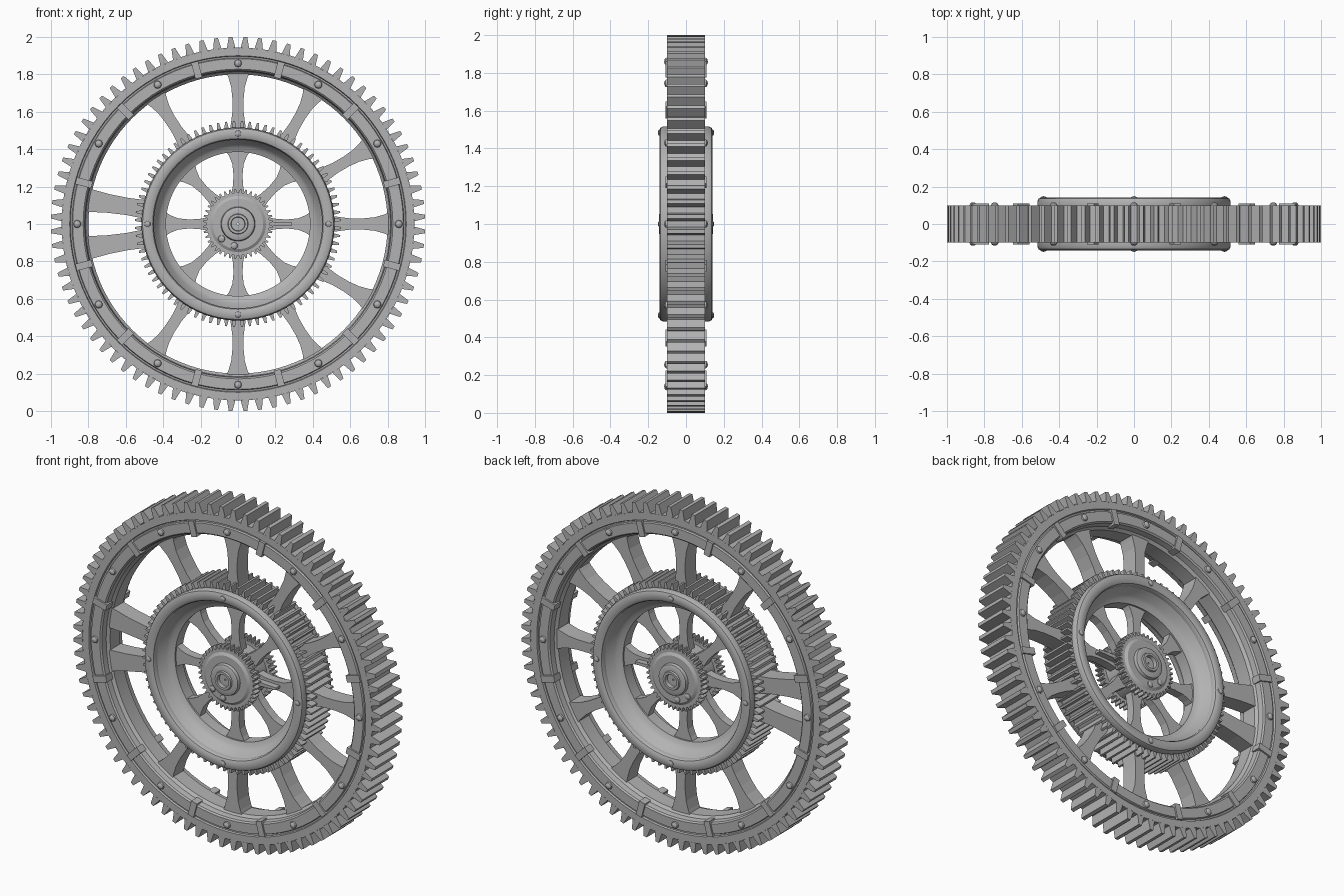
import bpy, bmesh, math
from mathutils import Matrix, Vector

cube = bpy.data.objects.get("Cube")
if cube:
    bpy.data.objects.remove(cube)

steel = bpy.data.materials.new("plain grey metal")
steel.use_nodes = True
GREY = (0.45, 0.45, 0.45, 1)
steel.diffuse_color = GREY
steel.node_tree.nodes["Principled BSDF"].inputs["Base Color"].default_value = GREY

HUB = Vector((0, 0, 1))


def polar(r, a, y):
    return HUB + Vector((r * math.cos(a), y, r * math.sin(a)))


def finish(name, bm, smooth=False):
    bmesh.ops.recalc_face_normals(bm, faces=bm.faces)
    mesh = bpy.data.meshes.new(name)
    bm.to_mesh(mesh)
    bm.free()
    mesh.materials.append(steel)
    ob = bpy.data.objects.new(name, mesh)
    bpy.context.collection.objects.link(ob)
    if smooth:
        bpy.ops.object.select_all(action='DESELECT')
        bpy.context.view_layer.objects.active = ob
        ob.select_set(True)
        bpy.ops.object.shade_smooth_by_angle(angle=math.radians(30))
    return ob


def ring_faces(bm, rows):
    """Join closed rows of vertices into a closed tube."""
    for i, row in enumerate(rows):
        nxt = rows[(i + 1) % len(rows)]
        for j in range(len(row)):
            k = (j + 1) % len(row)
            bm.faces.new((row[j], row[k], nxt[k], nxt[j]))


def lathe(name, half, segs=96, mirror=True):
    """Spin a (radius, y) profile about the axle; half is mirrored to the back."""
    prof = half + [(r, -y) for r, y in reversed(half)] if mirror else half
    bm = bmesh.new()
    rows = [[bm.verts.new(polar(r, math.tau * i / segs, y)) for r, y in prof]
            for i in range(segs)]
    ring_faces(bm, rows)
    return finish(name, bm, True)


def gear(name, teeth, inner, root, tip, y0, y1):
    """Ring with tapered straight teeth."""
    bm = bmesh.new()
    pitch = math.tau / teeth
    shape = [(root, 0.2), (tip, 0.37), (tip, 0.63), (root, 0.8)]
    rows = []
    for i in range(teeth):
        for r, f in shape:
            a = math.pi / 2 + (i + f - 1) * pitch
            rows.append([bm.verts.new(polar(rr, a, y))
                         for rr, y in ((inner, y0), (r, y0), (r, y1), (inner, y1))])
    ring_faces(bm, rows)
    return finish(name, bm)


def spokes(name, angles, stations, depth):
    """Flared arms through (radius, half width) stations."""
    bm = bmesh.new()
    for deg in angles:
        a = math.radians(deg)
        side = Vector((-math.sin(a), 0, math.cos(a)))
        rows = []
        for r, w in stations:
            rows.append([bm.verts.new(polar(r, a, y) + side * s * w)
                         for s, y in ((-1, -depth), (1, -depth), (1, depth), (-1, depth))])
        for lo, hi in zip(rows, rows[1:]):
            for j in range(4):
                k = (j + 1) % 4
                bm.faces.new((lo[j], lo[k], hi[k], hi[j]))
        bm.faces.new(rows[0])
        bm.faces.new(rows[-1])
    return finish(name, bm)


def bolts(name, angles, radius, y, size, rise):
    """Domed heads on both faces."""
    bm = bmesh.new()
    for deg in angles:
        for s in (-1, 1):
            m = Matrix.Translation(polar(radius, math.radians(deg), s * y))
            m = m @ Matrix.Rotation(math.pi / 2, 4, 'X') @ Matrix.Diagonal((1, 1, rise / size, 1))
            bmesh.ops.create_uvsphere(bm, u_segments=10, v_segments=6, radius=size, matrix=m)
    return finish(name, bm, True)


# Large outer wheel
gear("outer_teeth", 80, 0.94, 0.943, 1.0, -0.1, 0.1)
lathe("outer_rim", [(0.94, 0.1), (0.9, 0.1), (0.896, 0.09), (0.888, 0.09),
                    (0.884, 0.1), (0.828, 0.1), (0.82, 0.092), (0.815, 0.06), (0.8, 0.045)])
spokes("rim_clamps", range(15, 360, 30), [(0.808, 0.019), (0.897, 0.019)], 0.109)
bolts("rim_bolts", range(0, 360, 30), 0.86, 0.1, 0.021, 0.016)

# Arms between the outer rim and the drum
ARM = [(0.49, 0.045), (0.55, 0.036), (0.6, 0.03), (0.67, 0.03), (0.73, 0.036),
       (0.78, 0.05), (0.81, 0.062)]
right_arms = [-60, -30, 0, 30, 60, 90, 270]
spokes("outer_spokes", right_arms + [123, 237], ARM, 0.05)
spokes("paired_spokes", [171, 189],
       [(0.49, 0.05), (0.6, 0.046), (0.7, 0.05), (0.81, 0.062)], 0.05)

# Middle drum with its own teeth
gear("drum_teeth", 80, 0.49, 0.51, 0.55, -0.1, 0.1)
lathe("drum", [(0.5, 0.1), (0.516, 0.1), (0.516, 0.122), (0.51, 0.135), (0.497, 0.141),
               (0.47, 0.141), (0.456, 0.134), (0.45, 0.122), (0.45, 0.105), (0.444, 0.095),
               (0.425, 0.06), (0.41, 0.045), (0.385, 0.035)])
bolts("drum_bolts", range(0, 360, 90), 0.484, 0.138, 0.018, 0.011)
spokes("inner_spokes", range(0, 360, 45),
       [(0.14, 0.04), (0.2, 0.028), (0.26, 0.024), (0.32, 0.03), (0.36, 0.046), (0.395, 0.068)],
       0.025)

# Hub: a small gear on each face, stepped discs and a hollow axle
for label, s in (("front", -1), ("back", 1)):
    gear(label + "_hub_teeth", 40, 0.14, 0.168, 0.188, *sorted((s * 0.055, s * 0.1)))
lathe("hub_body", [(0.15, 0.03), (0.15, 0.1), (0.135, 0.11), (0.092, 0.11), (0.088, 0.128),
                   (0.08, 0.132), (0.055, 0.132), (0.052, 0.142), (0.038, 0.142),
                   (0.036, 0.12), (0.005, 0.12)], 48)
bolts("hub_pins", [222, 260], 0.118, 0.108, 0.02, 0.011)
spokes("hub_pointer", [0], [(0.15, 0.012), (0.29, 0.007)], 0.06)
